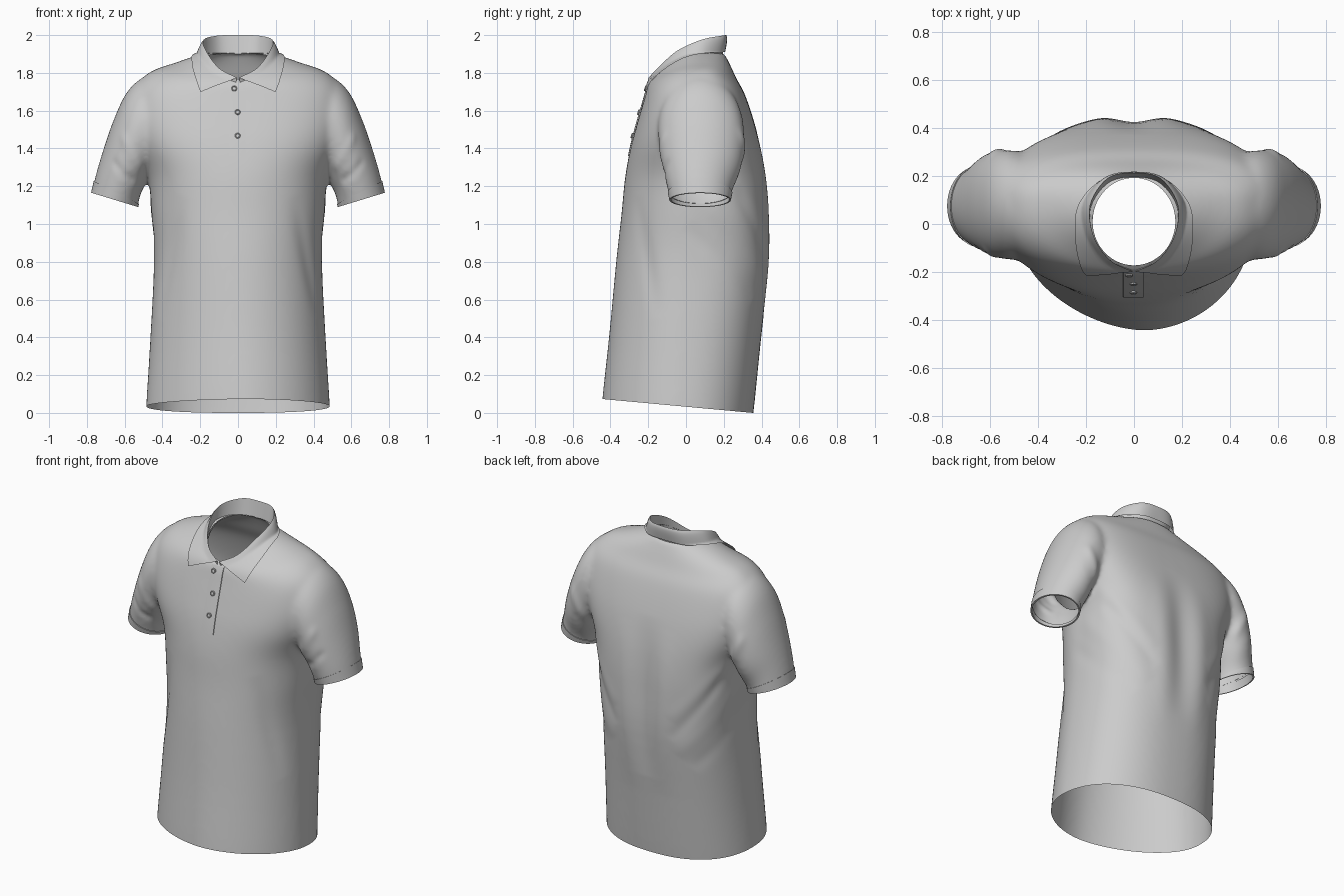
import bpy, bmesh, math
from mathutils import Vector
from mathutils.bvhtree import BVHTree

if "Cube" in bpy.data.objects:
    bpy.data.objects.remove(bpy.data.objects["Cube"])


def spline(pts, n):
    """Catmull-Rom through tuples of any length, n steps per span."""
    P = [tuple(2 * a - b for a, b in zip(pts[0], pts[1]))] + list(pts)
    P.append(tuple(2 * a - b for a, b in zip(pts[-1], pts[-2])))
    out = []
    for i in range(1, len(P) - 2):
        for k in range(n):
            t = k / n
            out.append(tuple(0.5 * (2 * b + (c - a) * t + (2 * a - 5 * b + 4 * c - d) * t * t
                                    + (3 * b - a - 3 * c + d) * t ** 3)
                             for a, b, c, d in zip(*P[i - 1:i + 3])))
    return out + [tuple(pts[-1])]


def loft(bm, rings, closed=True, caps=False):
    rows = [[bm.verts.new(p) for p in r] for r in rings]
    n = len(rows[0])
    for a, b in zip(rows, rows[1:]):
        for i in range(n if closed else n - 1):
            j = (i + 1) % n
            bm.faces.new((a[i], a[j], b[j], b[i]))
    if caps:
        bm.faces.new(rows[0][::-1])
        bm.faces.new(rows[-1])


def make(name, bm, angle=50):
    bmesh.ops.recalc_face_normals(bm, faces=bm.faces)
    me = bpy.data.meshes.new(name)
    bm.to_mesh(me)
    bm.free()
    ob = bpy.data.objects.new(name, me)
    bpy.context.collection.objects.link(ob)
    smooth(ob, angle)
    return ob


def smooth(ob, angle=50):
    bpy.ops.object.select_all(action='DESELECT')
    ob.select_set(True)
    bpy.context.view_layer.objects.active = ob
    bpy.ops.object.shade_smooth_by_angle(angle=math.radians(angle))


# torso rings: half width, y front / side / back, z front / side / back, roundness back / front
TORSO = [(.49, -.45, -.04, .335, -.06, -.1, -.14, .85, 1.1), (.486, -.443, -.04, .357, .075, .04, .0, .85, 1.1),
         (.464, -.405, -.01, .395, .43, .40, .37, .82, 1.06), (.445, -.37, .03, .437, .8, .8, .78, .78, 1),
         (.458, -.342, .05, .437, 1.05, 1.05, 1.05, .72, .95), (.477, -.322, .06, .422, 1.25, 1.25, 1.25, .68, .9),
         (.54, -.29, .07, .392, 1.42, 1.42, 1.42, .66, .8), (.57, -.252, .08, .355, 1.56, 1.56, 1.56, .67, .76),
         (.55, -.22, .09, .31, 1.67, 1.715, 1.69, .73, .78), (.465, -.205, .09, .267, 1.725, 1.805, 1.77, .85, .85),
         (.33, -.195, .09, .235, 1.75, 1.855, 1.84, .9, .95), (.185, -.18, .07, .2, 1.76, 1.905, 1.91, 1, 1)]
# sleeve rings: top x, z, bottom x, z, y front, y back
SLEEVE = [(.38, 1.74, .40, 1.38, -.06, .22), (.49, 1.778, .45, 1.28, -.14, .295),
          (.585, 1.703, .475, 1.245, -.147, .308), (.655, 1.56, .495, 1.20, -.137, .305),
          (.708, 1.41, .515, 1.16, -.12, .285), (.75, 1.27, .525, 1.12, -.10, .25),
          (.775, 1.165, .53, 1.09, -.085, .235), (.80, 1.06, .55, 1.0, -.08, .23)]


def torso_ring(r, n=64):
    hw, yf, ys, yb, zf, zs, zb, eb, ef = r
    out = []
    for i in range(n):
        a = math.tau * i / n
        c, s = math.cos(a), math.sin(a)
        y, z, e = (yb, zb, eb) if s > 0 else (yf, zf, ef)
        lean = .045 * min(0, s) ** 2 * max(0, 1 - zs / 1.2)
        x = hw * math.copysign(abs(c) ** e, c) + lean
        out.append((x, ys + (y - ys) * abs(s) ** e, zs + (z - zs) * s * s))
    return out


def sleeve_ring(r, side, grow=0, n=48):
    tx, tz, bx, bz, y0, y1 = r
    top, bot = Vector((tx, 0, tz)), Vector((bx, 0, bz))
    mid, u = (top + bot) / 2, (top - bot) / 2
    u *= 1 + grow / u.length
    out = []
    for i in range(n):
        a = math.tau * i / n
        p = mid + u * math.cos(a)
        out.append((side * p.x, (y0 + y1) / 2 + ((y1 - y0) / 2 + grow) * math.sin(a), p.z))
    return out


# shirt: solid torso and sleeves fused, then opened at hem, cuffs and neck
bm = bmesh.new()
loft(bm, [torso_ring(r) for r in spline(TORSO, 4)], caps=True)
for side in (1, -1):
    loft(bm, [sleeve_ring(r, side) for r in spline(SLEEVE, 4)], caps=True)
shirt = make("shirt", bm)
m = shirt.modifiers.new("fuse", 'REMESH')
m.mode, m.voxel_size = 'VOXEL', .013
m = shirt.modifiers.new("blend", 'SMOOTH')
m.factor, m.iterations = .5, 20
fused = bpy.data.meshes.new_from_object(shirt.evaluated_get(bpy.context.evaluated_depsgraph_get()))
shirt.modifiers.clear()
bm = bmesh.new()
bm.from_mesh(fused)


def cut(co, no, test):
    fs = [f for f in bm.faces if test(f.calc_center_median())]
    geom = set(fs)
    for f in fs:
        geom.update(f.verts)
        geom.update(f.edges)
    bmesh.ops.bisect_plane(bm, geom=list(geom), plane_co=co, plane_no=no, clear_outer=True)


cut((0, .355, 0), (0, -.092, -1), lambda c: c.z < .3)
for side in (1, -1):
    cut((side * .53, 0, 1.09), (side * .075, 0, -.245), lambda c: c.x * side > .495 and c.z < 1.28)

RX, RY, CY = .172, .182, .01
hole = [f for f in bm.faces if f.calc_center_median().z > 1.6
        and (f.calc_center_median().x / RX) ** 2 + ((f.calc_center_median().y - CY) / RY) ** 2 < 1]
bmesh.ops.delete(bm, geom=hole, context='FACES')
for v in bm.verts:
    if v.is_boundary and v.co.z > 1.6:
        k = math.hypot(v.co.x / RX, (v.co.y - CY) / RY)
        v.co.x, v.co.y = v.co.x / k, CY + (v.co.y - CY) / k

# cloth folds: start, end, width, height (mirrored)
FOLDS = [((0, .42, 1.5), (0, .42, .5), .08, -.018),
         ((.15, .42, 1.45), (.12, .43, .4), .07, .008),
         ((.46, .22, 1.32), (.18, .40, .90), .04, .018),
         ((.45, .26, 1.2), (.18, .41, .78), .035, -.014),
         ((.46, .1, 1.15), (.22, .40, .68), .05, .015),
         ((.44, .0, 1.0), (.30, .36, .6), .045, -.012),
         ((.30, -.26, 1.15), (.43, -.16, .5), .05, -.008),
         ((.49, -.1, 1.25), (.63, -.12, 1.5), .025, .009),
         ((.51, -.1, 1.18), (.68, -.1, 1.35), .022, -.009),
         ((.49, .28, 1.25), (.61, .3, 1.52), .028, .01)]
bm.normal_update()
moves = []
for v in bm.verts:
    p = Vector((abs(v.co.x), v.co.y, v.co.z))
    d = 0
    for a, b, w, h in FOLDS:
        a, ab = Vector(a), Vector(b) - Vector(a)
        t = min(1, max(0, (p - a).dot(ab) / ab.length_squared))
        q = (p - a - ab * t).length / w
        if q < 3:
            d += h * math.sin(math.pi * t) * math.exp(-q * q)
    moves.append(v.normal * d)
for v, d in zip(bm.verts, moves):
    v.co += d
bm.normal_update()
tree = BVHTree.FromBMesh(bm)
bm.to_mesh(shirt.data)
bm.free()
smooth(shirt)


# ribbed sleeve cuffs
cuff_path = spline(SLEEVE[4:7], 10)[14:]
for side, name in ((1, "left_cuff"), (-1, "right_cuff")):
    bm = bmesh.new()
    loft(bm, [sleeve_ring(cuff_path[0], side, -.004)] + [sleeve_ring(r, side, .003) for r in cuff_path]
         + [sleeve_ring(cuff_path[-1], side, -.006), sleeve_ring(cuff_path[1], side, -.008)])
    make(name, bm, 40)


# collar: stand from neck seam to fold line, then the turned-down leaf
def around(half):
    return spline(half + [(-x, y, z) for x, y, z in half[-2::-1]], 6)


seam = around([(.015, -.185, 1.725), (.10, -.15, 1.75), (.168, -.05, 1.83),
               (.178, .07, 1.88), (.105, .172, 1.90), (0, .195, 1.90)])
fold = around([(.006, -.198, 1.775), (.10, -.15, 1.825), (.168, -.05, 1.915),
               (.182, .08, 1.975), (.11, .19, 1.997), (0, .213, 2.0)])
edge = around([(.195, -.19, 1.69), (.225, -.12, 1.76), (.235, -.02, 1.835),
               (.22, .09, 1.885), (.125, .19, 1.908), (0, .208, 1.913)])
rows = []
for k in range(5):
    rows.append([Vector(a).lerp(Vector(b), k / 4) for a, b in zip(seam, fold)])
for k in range(1, 11):
    t = k / 10
    row = []
    for a, b in zip(fold, edge):
        p = Vector(a).lerp(Vector(b), t)
        out = Vector((p.x, p.y - .03, 0)).normalized()
        p += out * .006 * math.sin(math.pi * t ** .6)
        loc, no, _, _ = tree.find_nearest(p)
        if t > .25 and (p - loc).dot(no) < .013 and (p - loc).length < .08:
            p = loc + no * .013
        row.append(p)
    rows.append(row)
bm = bmesh.new()
loft(bm, rows, closed=False)
make("collar", bm, 60)


# button placket
def on_chest(x, z, lift):
    loc, no, _, _ = tree.ray_cast(Vector((x, -1, z)), Vector((0, 1, 0)))
    if loc is None or loc.y > 0:
        loc, no = Vector((x, -.185, z)), Vector((0, -1, 0))
    return loc + no * lift, no


bm = bmesh.new()
cols = [(-.045, 0), (-.044, .004), (-.02, .005), (.01, .005), (.039, .004), (.04, 0)]
loft(bm, [[on_chest(x, 1.36 + .385 * k / 16, h)[0] for x, h in cols] for k in range(17)], closed=False)
make("placket", bm, 30)

# buttons with a raised rim
for i, (x, z) in enumerate(((-.02, 1.715), (-.002, 1.59), (-.002, 1.465))):
    co, no = on_chest(x, z, .004)
    q = no.to_track_quat('Z', 'Y')
    bm = bmesh.new()
    loft(bm, [[co + q @ Vector((r * math.cos(math.tau * j / 20), r * math.sin(math.tau * j / 20), h))
               for j in range(20)] for r, h in ((.014, 0), (.015, .006), (.012, .009), (.009, .006))], caps=True)
    make(f"button_{i + 1}", bm, 40)
